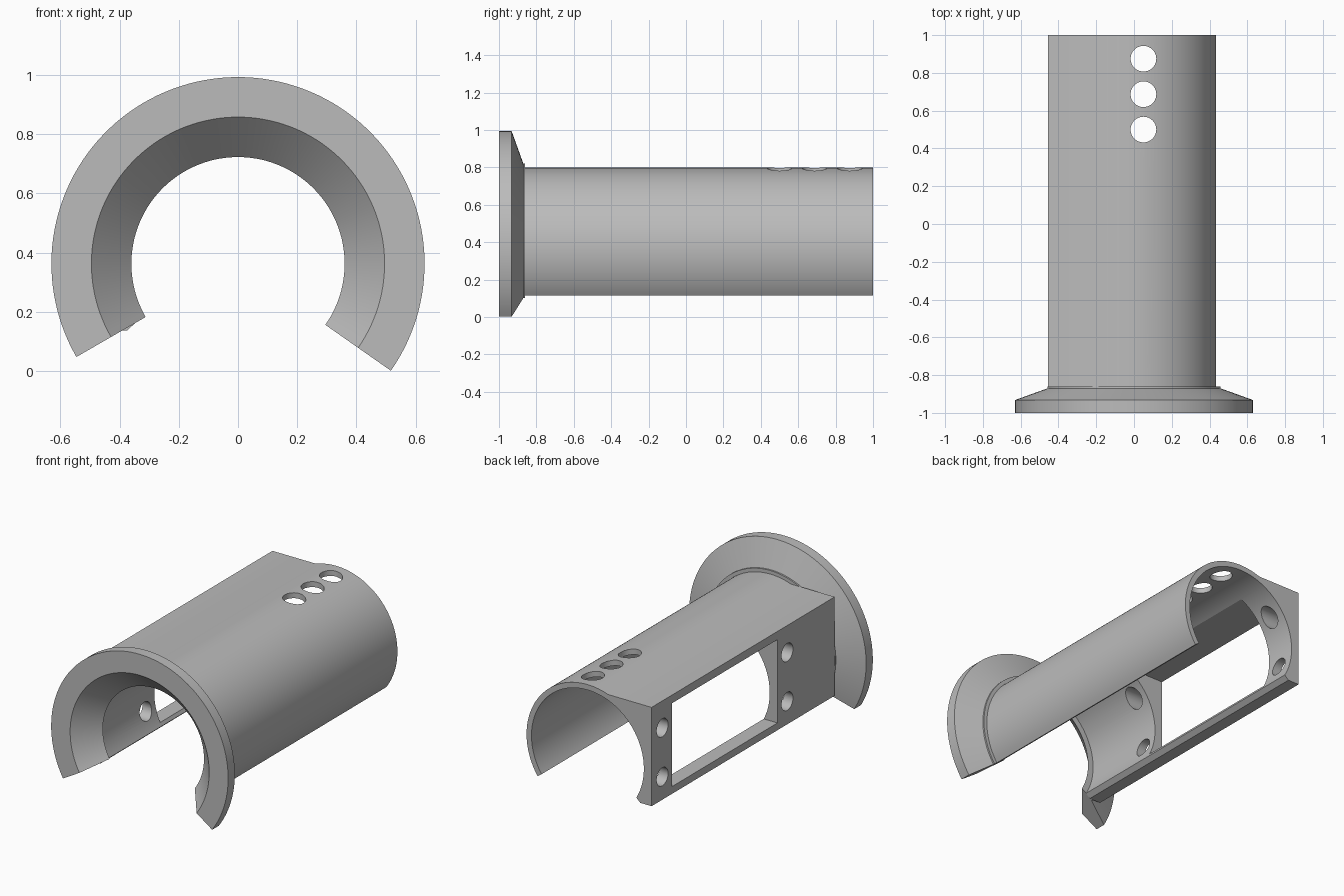
import bpy, bmesh
from math import sin, cos, asin, radians, degrees
from mathutils import Matrix

if "Cube" in bpy.data.objects:
    bpy.data.objects.remove(bpy.data.objects["Cube"], do_unlink=True)

CZ = 0.363                 # height of the tube axis
START, END = -35, 210      # opening angles of the broken ring
R_OUT, R_IN = 0.435, 0.40
BOX_X, BOX_TOP, BOX_LOW = -0.455, 0.41, -0.226   # heights relative to the axis

grey = bpy.data.materials.new("plain_grey")
grey.use_nodes = True
colour = (0.5, 0.5, 0.5, 1)
grey.diffuse_color = colour
grey.node_tree.nodes["Principled BSDF"].inputs["Base Color"].default_value = colour


def finish(name, bm):
    bmesh.ops.recalc_face_normals(bm, faces=bm.faces[:])
    mesh = bpy.data.meshes.new(name)
    bm.to_mesh(mesh)
    bm.free()
    mesh.materials.append(grey)
    obj = bpy.data.objects.new(name, mesh)
    bpy.context.collection.objects.link(obj)
    return obj


def arc(radius, a, b, steps):
    angles = [radians(a + (b - a) * i / steps) for i in range(steps + 1)]
    return [(radius * cos(t), radius * sin(t)) for t in angles]


def activate(obj):
    bpy.ops.object.select_all(action='DESELECT')
    obj.select_set(True)
    bpy.context.view_layer.objects.active = obj


def cut(obj, cutter):
    cutter.hide_render = True
    activate(obj)
    mod = obj.modifiers.new("cut", 'BOOLEAN')
    mod.operation = 'DIFFERENCE'
    mod.solver = 'EXACT'
    mod.object = cutter
    bpy.ops.object.modifier_apply(modifier=mod.name)
    bpy.data.objects.remove(cutter, do_unlink=True)


def cylinder_cutter(radius, depth, place):
    bm = bmesh.new()
    bmesh.ops.create_cone(bm, cap_ends=True, segments=40, radius1=radius,
                          radius2=radius, depth=depth, matrix=place)
    return finish("hole_cutter", bm)


# Open tube with the square mounting side, one outline extruded along y
join = degrees(asin(BOX_TOP / R_OUT))
outline = arc(R_OUT, START, 180 - join, 60)
outline += [(BOX_X, BOX_TOP), (BOX_X, BOX_LOW), (-0.375, BOX_LOW)]
outline += arc(R_IN, END, START, 90)
bm = bmesh.new()
face = bm.faces.new([bm.verts.new((x, -0.862, z + CZ)) for x, z in outline])
new = bmesh.ops.extrude_face_region(bm, geom=[face])["geom"]
bmesh.ops.translate(bm, vec=(0, 1.862, 0),
                    verts=[v for v in new if isinstance(v, bmesh.types.BMVert)])
tube = finish("tube_body", bm)

# Rectangular window in the mounting side
bm = bmesh.new()
bmesh.ops.create_cube(bm, size=1, matrix=Matrix.Translation((-0.35, 0.255, 0.452))
                      @ Matrix.Diagonal((0.6, 1.07, 0.536, 1)))
cut(tube, finish("window_cutter", bm))

# Screw holes beside the window
for y in (0.89, -0.38):
    for z in (0.285, 0.60):
        cut(tube, cylinder_cutter(0.058, 0.5, Matrix.Translation((-0.4, y, z))
                                  @ Matrix.Rotation(radians(90), 4, 'Y')))

# Row of holes in the top
for y in (0.50, 0.687, 0.875):
    cut(tube, cylinder_cutter(0.068, 0.4, Matrix.Translation((0.05, y, 0.8))))

# Flared front flange with a conical mouth, a section swept round the axis
section = [(0.495, -1), (0.63, -1), (0.63, -0.932), (0.458, -0.87),
           (0.458, -0.86), (0.36, -0.86)]
bm = bmesh.new()
rings = [[bm.verts.new((r * c, y, r * s + CZ)) for r, y in section]
         for c, s in arc(1, START, END, 96)]
count = len(section)
for a, b in zip(rings, rings[1:]):
    for i in range(count):
        j = (i + 1) % count
        bm.faces.new((a[i], a[j], b[j], b[i]))
bm.faces.new(rings[0])
bm.faces.new(rings[-1])
flange = finish("front_flange", bm)

for obj in (tube, flange):
    activate(obj)
    bpy.ops.object.shade_smooth_by_angle(angle=radians(20))
